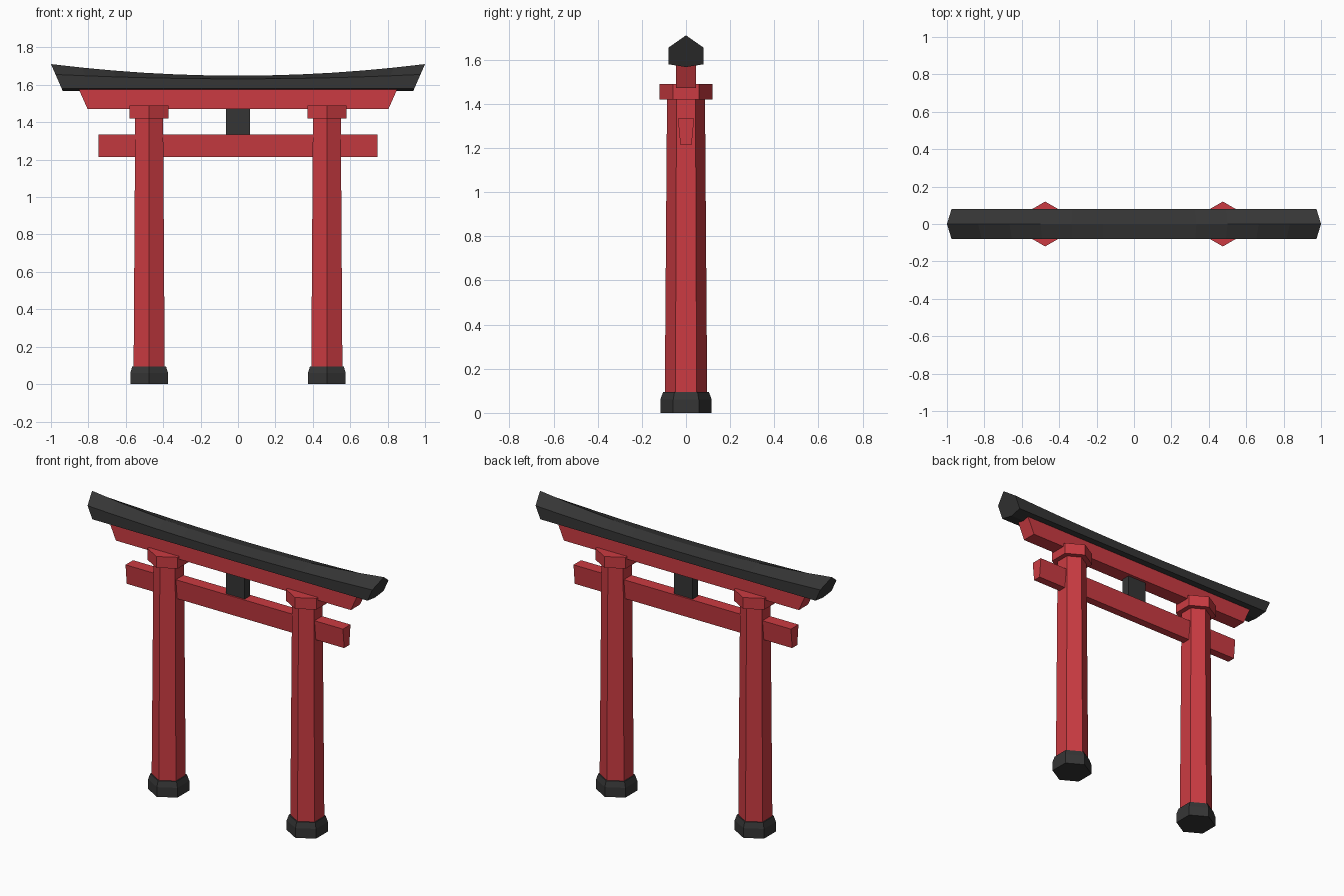
import bpy, math

if "Cube" in bpy.data.objects:
    bpy.data.objects.remove(bpy.data.objects["Cube"])

def material(name, rgb):
    m = bpy.data.materials.new(name)
    m.diffuse_color = (*rgb, 1)
    m.use_nodes = True
    m.node_tree.nodes["Principled BSDF"].inputs["Base Color"].default_value = m.diffuse_color
    return m

RED = material("vermilion", (0.60, 0.044, 0.054))
BLACK = material("charcoal", (0.036, 0.036, 0.036))

def loft(name, rings, mat):
    """Join matching closed rings of points and cap both ends."""
    n = len(rings[0])
    verts = [p for r in rings for p in r]
    faces = [(i * n + j, i * n + (j + 1) % n, (i + 1) * n + (j + 1) % n, (i + 1) * n + j)
             for i in range(len(rings) - 1) for j in range(n)]
    faces += [tuple(reversed(range(n))), tuple(range(len(verts) - n, len(verts)))]
    me = bpy.data.meshes.new(name)
    me.from_pydata(verts, [], faces)
    me.materials.append(mat)
    ob = bpy.data.objects.new(name, me)
    bpy.context.collection.objects.link(ob)
    return ob

def hexagon(cx, r, z):
    return [(cx + r * math.cos(a), r * math.sin(a), z)
            for a in (math.radians(90 + 60 * k) for k in range(6))]

def rect(hx, hy, z):
    return [(-hx, -hy, z), (hx, -hy, z), (hx, hy, z), (-hx, hy, z)]

# pillars with black feet and collars
for side, x in (("left", -0.475), ("right", 0.475)):
    loft(side + "_foot", [hexagon(x, r, z) for r, z in ((0.116, 0), (0.116, 0.06), (0.104, 0.095))], BLACK)
    loft(side + "_pillar", [hexagon(x, 0.096, 0.09), hexagon(x, 0.086, 1.43)], RED)
    loft(side + "_collar", [hexagon(x, 0.12, 1.42), hexagon(x, 0.12, 1.49)], RED)

# beams and centre strut
loft("tie_beam", [rect(0.745, 0.025, 1.213), rect(0.745, 0.037, 1.335)], RED)
loft("centre_strut", [rect(0.065, 0.027, 1.33), rect(0.065, 0.027, 1.48)], BLACK)
loft("upper_beam", [rect(0.805, 0.045, 1.472), rect(0.85, 0.045, 1.574)], RED)

# curved top lintel: the ridge sweeps up strongly, the shoulders only a little
rings = []
SEG = 12
for i in range(SEG + 1):
    t = -1 + 2 * i / SEG
    lift = 0.062 * t * t
    section = [(0, 1.649 + lift), (-0.079, 1.632 + 0.38 * lift), (-0.079, 1.58),
               (0, 1.567), (0.079, 1.58), (0.079, 1.632 + 0.38 * lift)]
    # ends slant outwards towards the ridge
    rings.append([(t * (0.937 + 0.063 * (z - 1.567) / (0.082 + lift)), y, z) for y, z in section])
loft("top_lintel", rings, BLACK)
